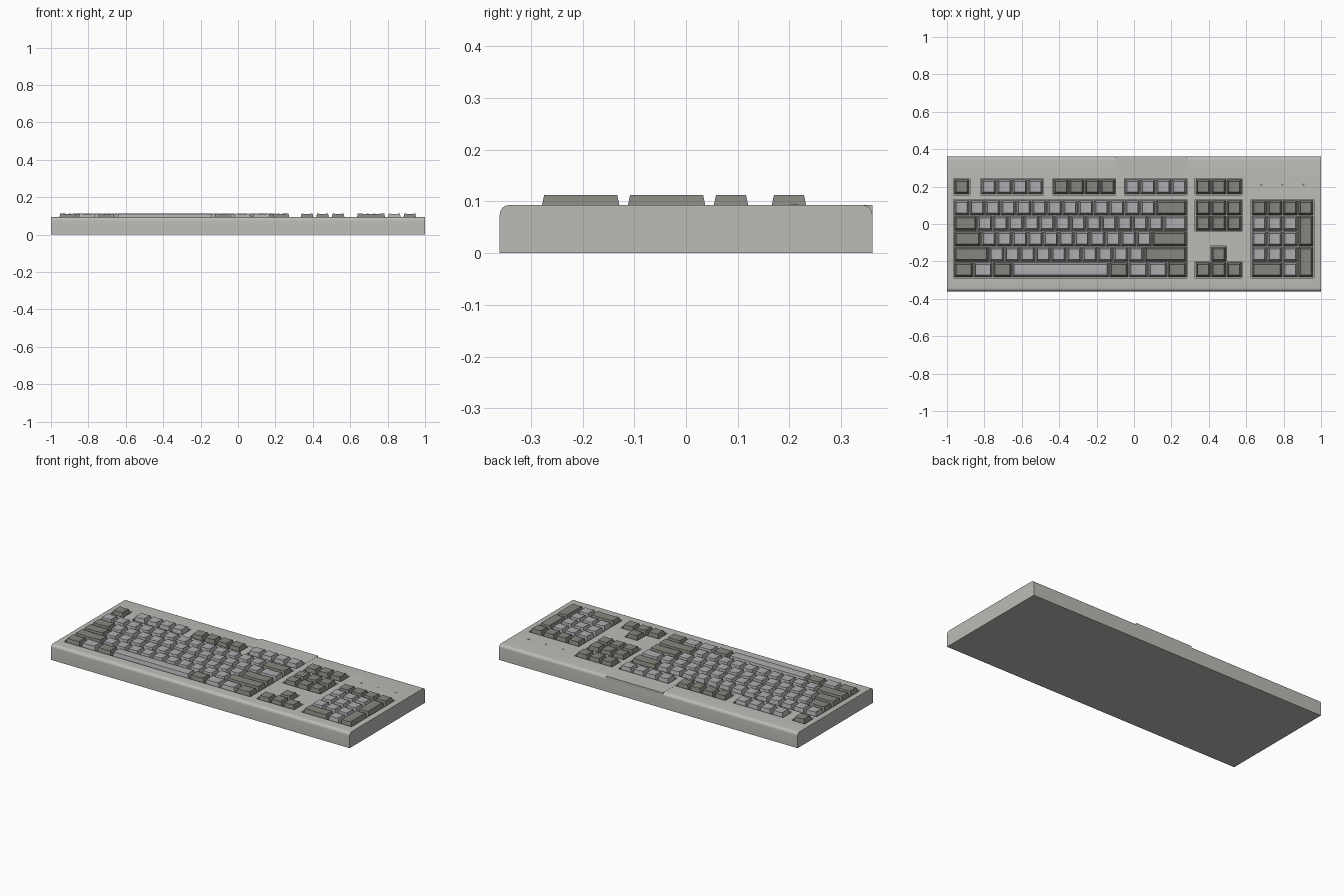
import bpy, bmesh, math

if "Cube" in bpy.data.objects:
    bpy.data.objects.remove(bpy.data.objects["Cube"])

U = 0.083                      # one key unit
X0 = -0.963                    # left edge of the main block
ROWS = [0.199, 0.087, 0.004, -0.079, -0.162, -0.245]   # row centres, back to front
DECK, FLOOR, KEY_TOP = 0.093, 0.07, 0.113


def material(name, rgb):
    m = bpy.data.materials.new(name)
    m.diffuse_color = (*rgb, 1)
    m.use_nodes = True
    m.node_tree.nodes["Principled BSDF"].inputs["Base Color"].default_value = m.diffuse_color
    return m


CASE = material("case_grey", (0.50, 0.50, 0.47))
LIGHT = material("light_key", (0.42, 0.42, 0.44))
DARK = material("dark_key", (0.24, 0.24, 0.215))
LAMP = material("lamp_grey", (0.22, 0.24, 0.21))


def finish(name, bm, mat=None):
    bmesh.ops.recalc_face_normals(bm, faces=bm.faces)
    me = bpy.data.meshes.new(name)
    bm.to_mesh(me)
    bm.free()
    ob = bpy.data.objects.new(name, me)
    bpy.context.collection.objects.link(ob)
    if mat:
        me.materials.append(mat)
    return ob


def box(name, x0, x1, y0, y1, z0, z1, mat=None):
    bm = bmesh.new()
    bmesh.ops.create_cube(bm, size=1)
    for v in bm.verts:
        v.co.x = x1 if v.co.x > 0 else x0
        v.co.y = y1 if v.co.y > 0 else y0
        v.co.z = z1 if v.co.z > 0 else z0
    return finish(name, bm, mat)


# Case: side profile with rounded top edges, extruded along x
def arc(cy, cz, r, a0, a1, n=6):
    return [(cy + r * math.cos(math.radians(a0 + (a1 - a0) * i / n)),
             cz + r * math.sin(math.radians(a0 + (a1 - a0) * i / n))) for i in range(n + 1)]


R = 0.018
profile = ([(-0.36, 0), (0.36, 0)] + arc(0.36 - R, DECK - R, R, 0, 90)
           + arc(-0.36 + R, DECK - R, R, 90, 180))
bm = bmesh.new()
face = bm.faces.new([bm.verts.new((-1, y, z)) for y, z in profile])
ext = bmesh.ops.extrude_face_region(bm, geom=[face])
bmesh.ops.translate(bm, vec=(2, 0, 0),
                    verts=[g for g in ext["geom"] if isinstance(g, bmesh.types.BMVert)])
case = finish("case", bm, CASE)


# Shallow wells that the key groups sit in: first unit, width in units, back row, front row
def well(u, w, back, front):
    m = 0.002
    cutter = box("well_cutter", X0 + u * U - m, X0 + (u + w) * U + m,
                 ROWS[front] - U / 2 - m, ROWS[back] + U / 2 + m, FLOOR, 0.2)
    mod = case.modifiers.new("well", "BOOLEAN")
    mod.operation, mod.solver, mod.object = "DIFFERENCE", "EXACT", cutter
    bpy.context.view_layer.objects.active = case
    bpy.ops.object.modifier_apply(modifier=mod.name)
    bpy.data.objects.remove(cutter)


NAV, PAD = 15.55, 19.17
for w in [(0, 1, 0, 0), (1.75, 4, 0, 0), (6.4, 4, 0, 0), (11, 4, 0, 0), (NAV, 3, 0, 0),
          (0, 15, 1, 5), (NAV, 3, 1, 2), (NAV, 3, 5, 5), (NAV + 1, 1, 4, 4), (PAD, 4, 1, 5)]:
    well(*w)
bpy.ops.object.select_all(action="DESELECT")
case.select_set(True)
bpy.context.view_layer.objects.active = case
bpy.ops.object.shade_smooth_by_angle(angle=math.radians(30))

# Raised block squaring off the back edge
box("rear_block", -0.097, 0.284, 0.243, 0.36, 0.06, DECK + 0.0006, CASE)


# Keycap: tapered sides and a top curved across its width (or across its depth if bar)
def key(bm, u, row, w=1, rows=1, bar=False):
    cx = X0 + (u + w / 2) * U
    cy = ROWS[row] - (rows - 1) * U / 2
    ha, hb = w * U / 2 - 0.0025, rows * U / 2 - 0.0035
    dip = 0.003
    if bar:
        ha, hb, dip = hb, ha, -0.002
    edge = KEY_TOP if dip > 0 else KEY_TOP + dip
    n, taper_a, taper_b = 6, 0.010, 0.009

    def vert(a, b, z):
        return bm.verts.new((cx + b, cy + a, z) if bar else (cx + a, cy + b, z))

    base, top = [], []
    for s in (-1, 1):
        base.append([vert(-ha, s * hb, FLOOR), vert(ha, s * hb, FLOOR)])
        top.append([vert((ha - taper_a) * t, s * (hb - taper_b), edge - dip * (1 - t * t))
                    for t in [2 * i / n - 1 for i in range(n + 1)]])
    for i in range(n):
        bm.faces.new((top[0][i], top[0][i + 1], top[1][i + 1], top[1][i]))
    for s in (0, 1):
        bm.faces.new(base[s] + top[s][::-1])
    for e in (0, -1):
        bm.faces.new((base[0][e], base[1][e], top[1][e], top[0][e]))
    bm.faces.new(base[0] + base[1][::-1])


def group(name, mat, keys):
    bm = bmesh.new()
    for k in keys:
        key(bm, *k)
    finish(name, bm, mat)


def run(u, row, n):
    return [(u + i, row) for i in range(n)]


# Main block
group("character_keys", LIGHT, run(0, 1, 13) + run(1.5, 2, 12) + [(13.5, 2, 1.5)]
      + run(1.75, 3, 11) + run(2.25, 4, 10))
group("modifier_keys", DARK, [(13, 1, 2), (0, 2, 1.5), (0, 3, 1.75), (12.75, 3, 2.25),
                              (0, 4, 2.25), (12.25, 4, 2.75)]
      + [(u, 5, 1.25) for u in (0, 2.5, 10, 13.75)])
group("bottom_row_light_keys", LIGHT, [(u, 5, 1.25) for u in (1.25, 11.25, 12.5)])
group("space_bar", LIGHT, [(3.75, 5, 6.25, 1, True)])

# Function row
group("escape_key", DARK, [(0, 0)])
group("function_keys_light", LIGHT, run(1.75, 0, 4) + run(11, 0, 4))
group("function_keys_dark", DARK, run(6.4, 0, 4))

# Navigation and arrows
group("navigation_keys", DARK, run(NAV, 0, 3) + run(NAV, 1, 3) + run(NAV, 2, 3))
group("arrow_keys", DARK, run(NAV, 5, 3) + [(NAV + 1, 4)])

# Number pad
group("number_pad_light", LIGHT, [k for r in (2, 3, 4) for k in run(PAD, r, 3)] + [(PAD + 2, 5)])
group("number_pad_dark", DARK, run(PAD, 1, 4)
      + [(PAD + 3, 2, 1, 2), (PAD + 3, 4, 1, 2), (PAD, 5, 2)])

# Indicator lamps
for x in (0.68, 0.792, 0.905):
    bm = bmesh.new()
    bmesh.ops.create_cone(bm, cap_ends=True, segments=16, radius1=0.007, radius2=0.007, depth=0.004)
    bmesh.ops.translate(bm, vec=(x, 0.21, DECK - 0.0012), verts=bm.verts)
    finish("indicator_lamp", bm, LAMP)
